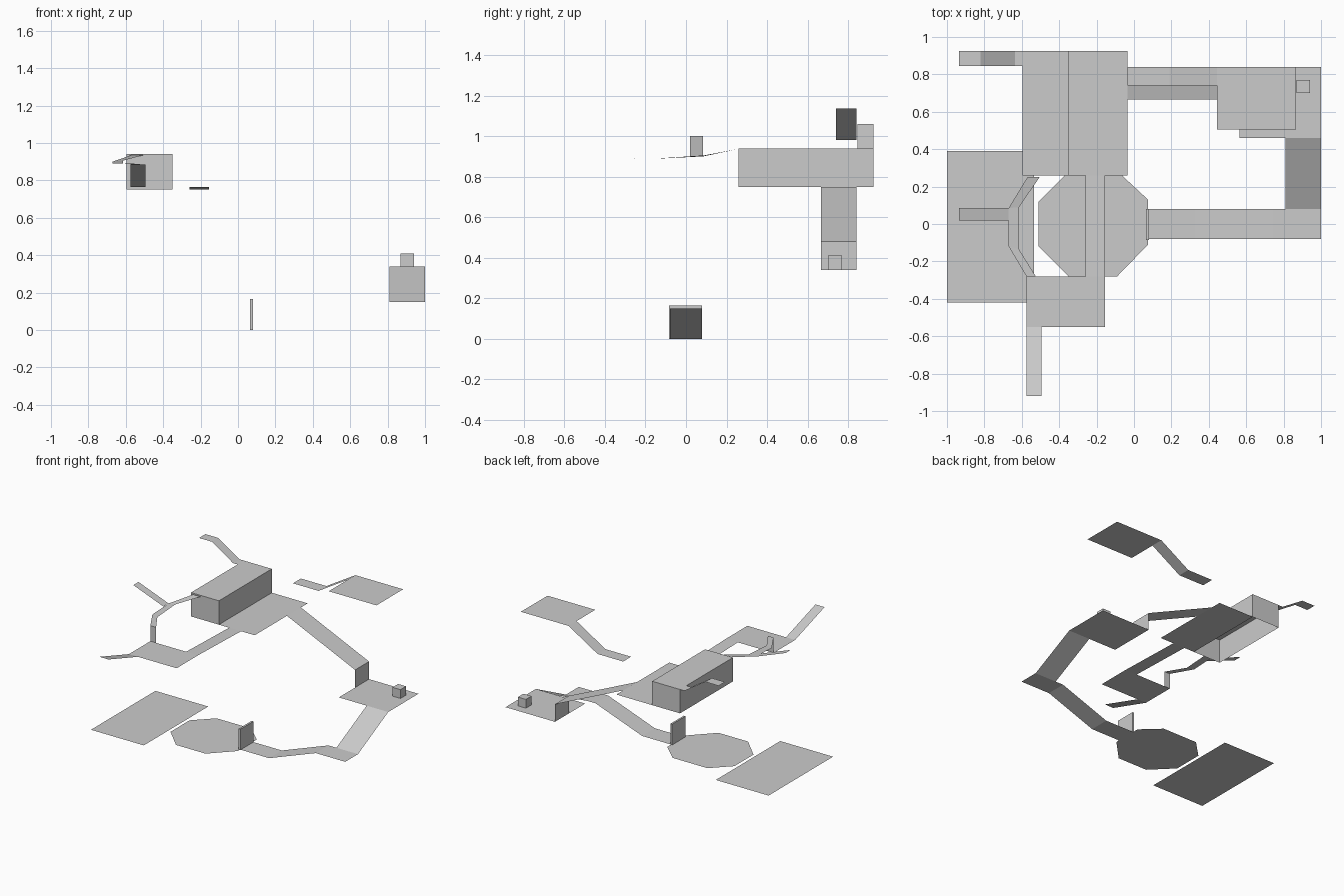
import bpy
import bmesh
from mathutils import Matrix

cube = bpy.data.objects.get("Cube")
if cube:
    bpy.data.objects.remove(cube, do_unlink=True)

grey = bpy.data.materials.new("plain_grey")
grey.use_nodes = True
GREY = (0.6, 0.6, 0.6, 1)
grey.diffuse_color = GREY
grey.node_tree.nodes["Principled BSDF"].inputs["Base Color"].default_value = GREY


def finish(name, bm):
    mesh = bpy.data.meshes.new(name)
    bm.to_mesh(mesh)
    bm.free()
    mesh.materials.append(grey)
    obj = bpy.data.objects.new(name, mesh)
    bpy.context.collection.objects.link(obj)


def ribbon(name, rows):
    """Sheet joining successive pairs of points."""
    bm = bmesh.new()
    verts = [[bm.verts.new(p) for p in row] for row in rows]
    for (a, b), (c, d) in zip(verts, verts[1:]):
        bm.faces.new((a, c, d, b))
    finish(name, bm)


def x_strip(name, y0, y1, path):
    """Walkway along x: path holds (x, z), x increasing."""
    ribbon(name, [((x, y0, z), (x, y1, z)) for x, z in path])


def y_strip(name, x0, x1, path):
    """Walkway along y: path holds (y, z), y increasing."""
    ribbon(name, [((x1, y, z), (x0, y, z)) for y, z in path])


def plate(name, x0, x1, y0, y1, z):
    x_strip(name, y0, y1, [(x0, z), (x1, z)])


def block(name, lo, hi):
    """Box with an open underside."""
    bm = bmesh.new()
    bmesh.ops.create_cube(bm, size=1)
    bmesh.ops.delete(bm, geom=[f for f in bm.faces if f.normal.z < -0.5],
                     context='FACES_ONLY')
    size = [h - l for l, h in zip(lo, hi)]
    mid = [(h + l) / 2 for l, h in zip(lo, hi)]
    bm.transform(Matrix.Translation(mid) @ Matrix.Diagonal((*size, 1)))
    finish(name, bm)


# Ground level: rectangular floor, eight-sided floor and upright panel
plate("ground_floor", -1, -0.535, -0.42, 0.39, 0)
bm = bmesh.new()
outline = [(-0.51, -0.12), (-0.35, -0.28), (-0.09, -0.28), (0.075, -0.11),
           (0.075, 0.13), (-0.065, 0.26), (-0.37, 0.26), (-0.51, 0.12)]
bm.faces.new([bm.verts.new((x, y, 0)) for x, y in outline])
finish("octagon_floor", bm)
block("upright_panel", (0.065, -0.085, 0), (0.08, 0.08, 0.165))

# Lower walkway climbing to the side platform
x_strip("lower_walkway", -0.08, 0.08,
        [(0.07, 0), (0.33, 0), (0.74, 0.15), (1, 0.15)])
y_strip("side_ramp", 0.81, 1, [(0.08, 0.15), (0.46, 0.34)])
plate("side_platform", 0.565, 1, 0.46, 0.84, 0.34)
block("small_cube", (0.87, 0.7, 0.34), (0.94, 0.77, 0.41))

# Middle level: long hall, its terrace and the ramp down to the side platform
block("hall", (-0.595, 0.26, 0.75), (-0.35, 0.925, 0.94))
plate("terrace", -0.35, -0.035, 0.26, 0.925, 0.75)
x_strip("terrace_ramp", 0.665, 0.84,
        [(-0.035, 0.75), (0.565, 0.48), (0.565, 0.34)])

# Front deck with its link and rising tail
plate("front_deck", -0.575, -0.155, -0.55, -0.28, 0.765)
y_strip("deck_link", -0.26, -0.155, [(-0.28, 0.765), (0.26, 0.75)])
y_strip("deck_tail", -0.575, -0.495, [(-0.92, 0.885), (-0.55, 0.765)])

# Bent path from the hall roof down to the deck, with a side branch
ribbon("bent_path", [
    ((-0.575, -0.28, 0.765), (-0.525, -0.28, 0.765)),
    ((-0.575, -0.28, 0.888), (-0.525, -0.28, 0.888)),
    ((-0.67, -0.12, 0.89), (-0.615, -0.135, 0.89)),
    ((-0.67, 0.085, 0.9), (-0.615, 0.09, 0.905)),
    ((-0.57, 0.25, 0.935), (-0.505, 0.25, 0.935))][::-1])
x_strip("path_branch", 0.02, 0.085, [(-0.935, 1), (-0.67, 0.9)])

# Upper level: roof walkway and high platform
x_strip("roof_walkway", 0.845, 0.925,
        [(-0.935, 1.06), (-0.82, 1.06), (-0.635, 0.94), (-0.595, 0.94)])
x_strip("high_walkway", 0.74, 0.84,
        [(-0.035, 0.98), (0.19, 0.98), (0.445, 1.135)])
plate("high_platform", 0.445, 0.865, 0.505, 0.84, 1.135)
